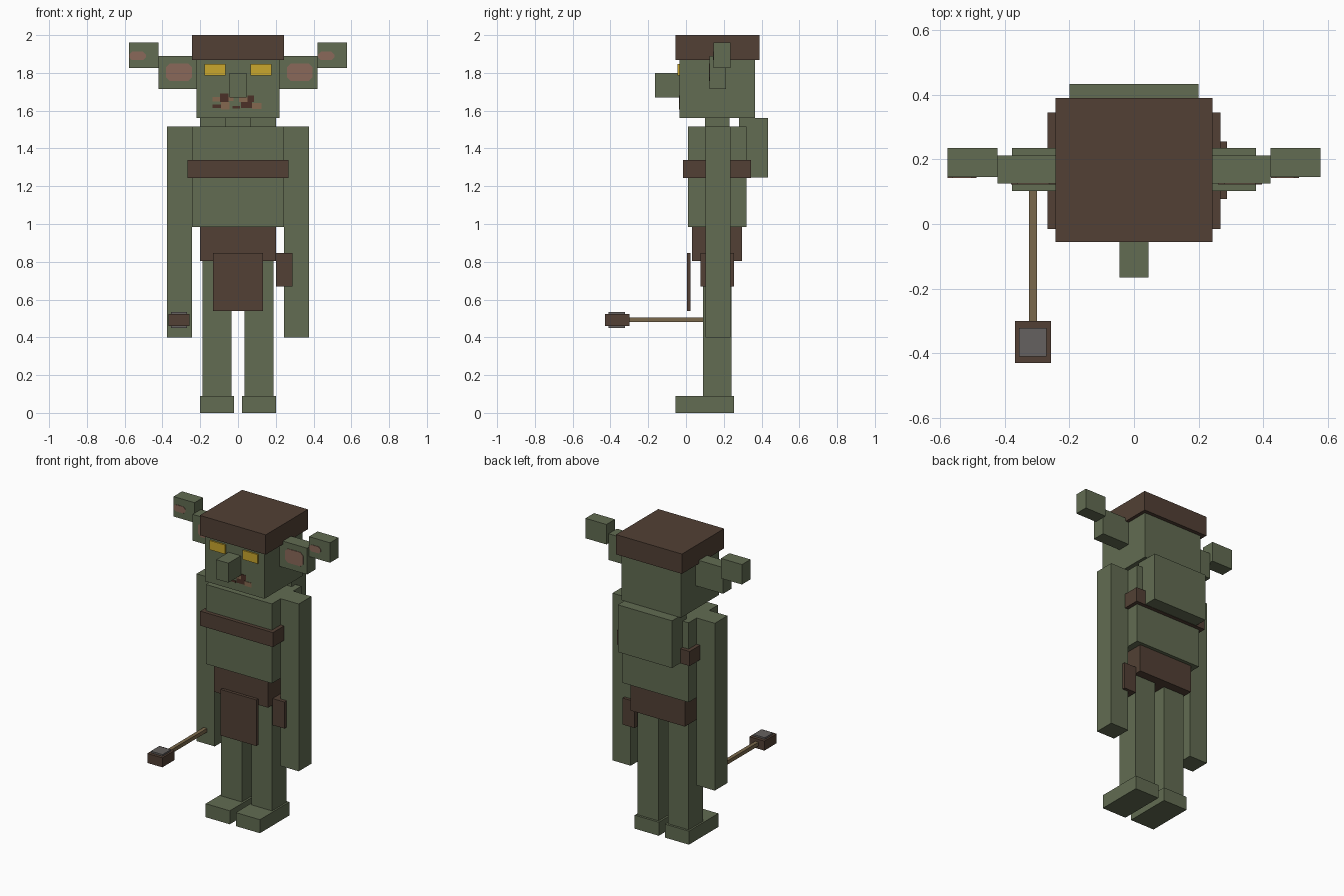
import bpy, bmesh


def mat(name, rgb):
    m = bpy.data.materials.new(name)
    m.diffuse_color = (*rgb, 1)
    return m


GREEN = mat("green_skin", (0.122, 0.150, 0.084))
BROWN = mat("brown_leather", (0.084, 0.051, 0.035))
YELLOW = mat("yellow_eye", (0.590, 0.390, 0.026))
PINK = mat("pink_ear", (0.255, 0.141, 0.102))
WOOD = mat("wood", (0.195, 0.141, 0.072))
STONE = mat("grey_stone", (0.130, 0.120, 0.115))
TAN = mat("tan_lip", (0.235, 0.141, 0.080))
DARK = mat("dark_mouth", (0.070, 0.030, 0.020))


def prism(name, profile, y0, y1, material):
    """Extrude an x-z outline from y0 to y1."""
    bm = bmesh.new()
    face = bm.faces.new([bm.verts.new((x, y0, z)) for x, z in profile])
    ext = bmesh.ops.extrude_face_region(bm, geom=[face])
    for v in ext["geom"]:
        if isinstance(v, bmesh.types.BMVert):
            v.co.y = y1
    bmesh.ops.recalc_face_normals(bm, faces=bm.faces[:])
    me = bpy.data.meshes.new(name)
    bm.to_mesh(me)
    bm.free()
    me.materials.append(material)
    ob = bpy.data.objects.new(name, me)
    bpy.context.collection.objects.link(ob)
    return ob


def box(name, x, y, z, material):
    outline = [(x[0], z[0]), (x[1], z[0]), (x[1], z[1]), (x[0], z[1])]
    return prism(name, outline, y[0], y[1], material)


def pair(name, x, y, z, material):
    box(name + "_left", x, y, z, material)
    box(name + "_right", (-x[1], -x[0]), y, z, material)


def patch(name, x, z, cut, y, material):
    """Thin plate on a front face with clipped corners."""
    (a, b), (c, d) = x, z
    outline = [(a + cut, c), (b - cut, c), (b, c + cut), (b, d - cut),
               (b - cut, d), (a + cut, d), (a, d - cut), (a, c + cut)]
    prism(name, outline, y - 0.003, y, material)


# Head and cap
box("head", (-0.22, 0.22), (-0.035, 0.365), (1.56, 1.88), GREEN)
box("cap", (-0.243, 0.243), (-0.055, 0.39), (1.868, 2.0), BROWN)
box("nose", (-0.045, 0.045), (-0.165, -0.035), (1.67, 1.80), GREEN)
box("neck", (-0.065, 0.065), (0.10, 0.23), (1.51, 1.565), GREEN)
pair("eye", (0.065, 0.177), (-0.045, -0.035), (1.785, 1.846), YELLOW)

# Ears in two steps
pair("inner_ear", (0.22, 0.422), (0.125, 0.212), (1.715, 1.89), GREEN)
pair("ear_tip", (0.422, 0.577), (0.145, 0.235), (1.827, 1.96), GREEN)
patch("inner_ear_pink_left", (0.26, 0.395), (1.757, 1.85), 0.02, 0.125, PINK)
patch("inner_ear_pink_right", (-0.38, -0.243), (1.757, 1.85), 0.02, 0.125, PINK)
patch("ear_tip_pink_left", (0.424, 0.51), (1.868, 1.912), 0.015, 0.145, PINK)
patch("ear_tip_pink_right", (-0.576, -0.487), (1.868, 1.912), 0.015, 0.145, PINK)

# Crooked mouth made of small plates
for i, (x0, x1, z0, z1, m) in enumerate([
        (-0.135, -0.095, 1.648, 1.672, TAN), (-0.095, -0.05, 1.645, 1.69, DARK),
        (-0.135, -0.09, 1.615, 1.632, DARK), (-0.09, -0.045, 1.605, 1.645, TAN),
        (-0.05, -0.025, 1.652, 1.672, TAN), (-0.03, 0.01, 1.612, 1.625, DARK),
        (0.005, 0.05, 1.645, 1.67, TAN), (0.05, 0.085, 1.645, 1.68, DARK),
        (0.015, 0.075, 1.615, 1.645, DARK), (0.075, 0.125, 1.61, 1.64, TAN)]):
    box(f"mouth_{i}", (x0, x1), (-0.038, -0.035), (z0, z1), m)

# Torso, hump and strap
box("torso", (-0.243, 0.243), (0.01, 0.32), (0.985, 1.515), GREEN)
box("hump", (-0.20, 0.20), (0.28, 0.433), (1.245, 1.56), GREEN)
box("chest_strap", (-0.268, 0.268), (-0.015, 0.345), (1.243, 1.34), BROWN)
pair("arm", (0.243, 0.377), (0.102, 0.235), (0.40, 1.515), GREEN)

# Hips, loincloth and pouch
box("hips", (-0.20, 0.20), (0.032, 0.297), (0.803, 0.985), BROWN)
box("loincloth", (-0.132, 0.132), (0.005, 0.025), (0.54, 0.847), BROWN)
box("pouch", (0.20, 0.288), (0.078, 0.255), (0.67, 0.847), BROWN)

# Legs and feet
pair("leg", (0.035, 0.188), (0.09, 0.24), (0.085, 0.81), GREEN)
pair("foot", (0.022, 0.20), (-0.055, 0.255), (0.0, 0.09), GREEN)

# Hammer held forward
box("hammer_handle", (-0.325, -0.30), (-0.31, 0.11), (0.48, 0.505), WOOD)
box("hammer_head", (-0.368, -0.257), (-0.43, -0.30), (0.46, 0.523), BROWN)
box("hammer_stone", (-0.356, -0.27), (-0.41, -0.322), (0.45, 0.534), STONE)
